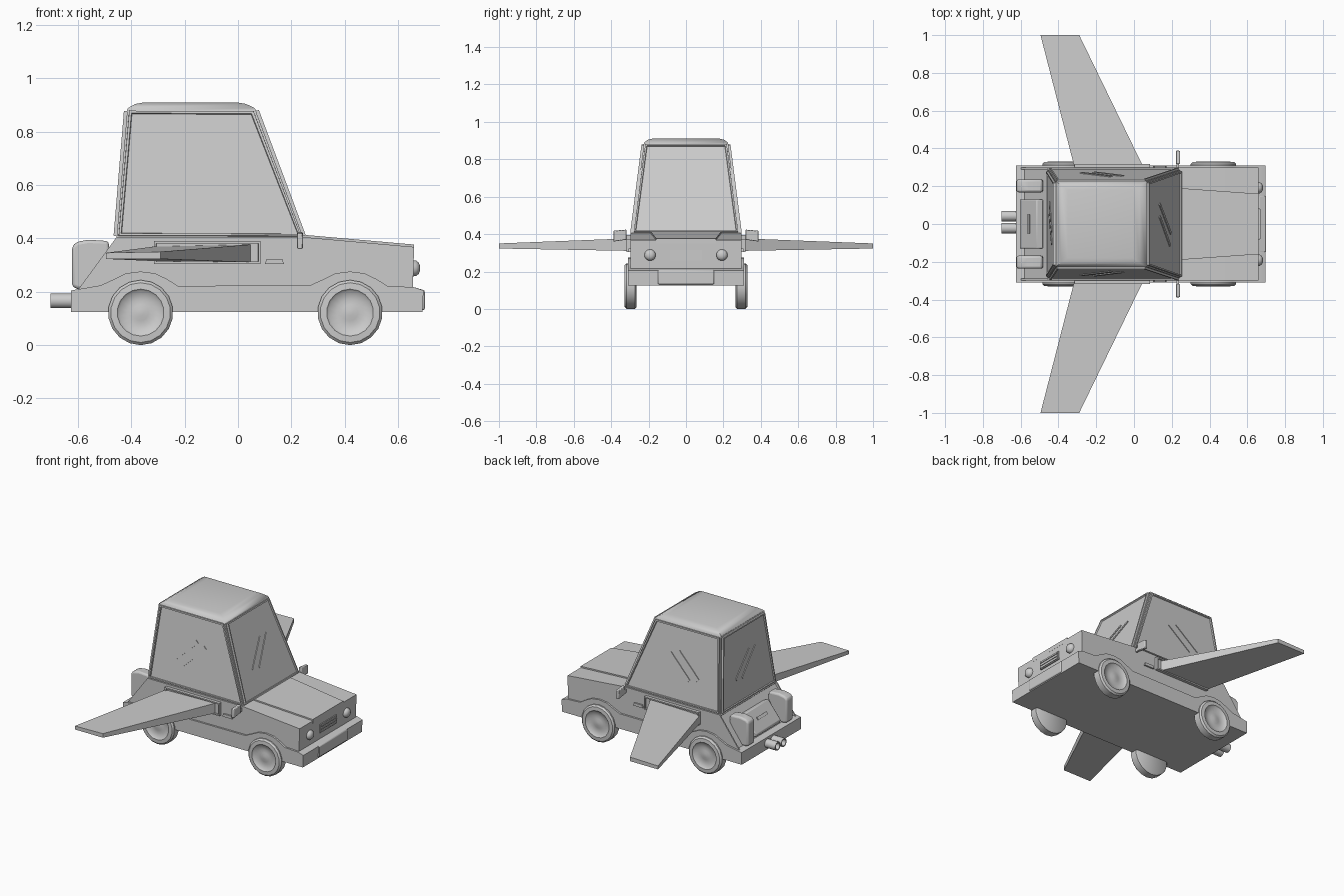
import bpy, bmesh, math
from mathutils import Vector

if "Cube" in bpy.data.objects:
    bpy.data.objects.remove(bpy.data.objects["Cube"])


def loft(name, rings, mirror=False, bevel=0, segs=2, angle=30, edit=None):
    """Skin a list of equal-length rings, cap both ends."""
    bm = bmesh.new()
    vr = [[bm.verts.new(p) for p in r] for r in rings]
    n = len(vr[0])
    for a, b in zip(vr, vr[1:]):
        for i in range(n):
            bm.faces.new((a[i], a[(i + 1) % n], b[(i + 1) % n], b[i]))
    bm.faces.new(vr[0])
    bm.faces.new(vr[-1])
    bmesh.ops.recalc_face_normals(bm, faces=bm.faces)
    if edit:
        edit(bm)
    me = bpy.data.meshes.new(name)
    bm.to_mesh(me)
    bm.free()
    ob = bpy.data.objects.new(name, me)
    bpy.context.collection.objects.link(ob)
    if bevel:
        m = ob.modifiers.new("bevel", 'BEVEL')
        m.width, m.segments = bevel, segs
    if mirror:
        m = ob.modifiers.new("mirror", 'MIRROR')
        m.use_axis = (False, True, False)
    bpy.ops.object.select_all(action='DESELECT')
    ob.select_set(True)
    bpy.context.view_layer.objects.active = ob
    bpy.ops.object.shade_smooth_by_angle(angle=math.radians(angle))
    return ob


def prism(name, prof, y0, y1, **kw):
    return loft(name, [[(x, y, z) for x, z in prof] for y in (y0, y1)], **kw)


def box(name, x, y, z, **kw):
    return prism(name, [(x[0], z[0]), (x[1], z[0]), (x[1], z[1]), (x[0], z[1])], *y, **kw)


def rect(x0, x1, y, z):
    return [(x0, -y, z), (x1, -y, z), (x1, y, z), (x0, y, z)]


def circle(c, r, axis, n):
    out = []
    for i in range(n):
        a = 2 * math.pi * (i + 0.5) / n
        u, v = r * math.cos(a), r * math.sin(a)
        out.append((c[0] + u, c[1], c[2] + v) if axis == 'y' else (c[0], c[1] + u, c[2] + v))
    return out


def inset(bm, faces, *steps):
    for t, d in steps:
        bmesh.ops.inset_individual(bm, faces=faces, thickness=t, depth=d)


# Lower skirt with wheel arch bulges
WHEELS = (0.42, -0.365)
prof = [(-0.625, 0.125), (0.692, 0.125), (0.695, 0.205), (0.66, 0.217)]
for wx in WHEELS:
    prof += [(wx + dx, z) for dx, z in ((0.14, 0.222), (0.10, 0.247), (0.055, 0.269), (0, 0.276),
                                        (-0.055, 0.269), (-0.10, 0.247), (-0.15, 0.224))]
prof += [(-0.625, 0.205)]
prism("skirt", prof, -0.31, 0.31)
prism("front_bumper", [(0.66, 0.128), (0.70, 0.132), (0.70, 0.205), (0.66, 0.217)], -0.15, 0.15, bevel=0.006)


# Upper body with a recessed sloping rear
def rear_recess(bm):
    inset(bm, [f for f in bm.faces if f.normal.x < -0.5], (0.012, 0), (0.002, -0.012))


prism("upper_body", [(-0.605, 0.2), (0.655, 0.2), (0.66, 0.368), (0.245, 0.405), (-0.455, 0.405)],
      -0.298, 0.298, edit=rear_recess)

# Raised bonnet panel
loft("bonnet_panel", [[(0.24, -0.19, z0), (0.66, -0.16, z1), (0.66, 0.16, z1), (0.24, 0.19, z0)]
                      for z0, z1 in ((0.39, 0.35), (0.414, 0.377))])


# Cabin with framed windows
def windows(bm):
    inset(bm, [f for f in bm.faces if abs(f.normal.z) < 0.6],
          (0.010, 0), (0.001, 0.012), (0.012, 0), (0.003, -0.008))


loft("cabin", [rect(-0.455, 0.245, 0.287, 0.402), rect(-0.415, 0.064, 0.225, 0.885)], edit=windows)
loft("roof", [rect(-0.418, 0.07, 0.228, 0.875), rect(-0.412, 0.062, 0.224, 0.889),
              rect(-0.385, 0.03, 0.205, 0.904), rect(-0.35, -0.005, 0.18, 0.910)], angle=45)


# Reflection stripes on the glass
def stripe(name, place, a, b, w, **kw):
    d = (Vector(b) - Vector(a)).normalized() * w
    flat = [(a[0], a[1]), (b[0], b[1]), (b[0] + d.y, b[1] - d.x), (a[0] + d.y, a[1] - d.x)]
    loft(name, [[place(u, z, o) for u, z in flat] for o in (-0.004, 0.009)], **kw)


def lerp(lo, hi, z):
    return lo + (hi - lo) * (z - 0.402) / 0.483


def side(u, z, o):
    return (u, -lerp(0.287, 0.225, z) - o, z)


def windscreen(u, z, o):
    return (lerp(0.245, 0.064, z) + o, u, z)


def rear_glass(u, z, o):
    return (lerp(-0.455, -0.415, z) - o, -u, z)


for k, (a, b) in enumerate((((-0.285, 0.582), (-0.13, 0.728)), ((-0.22, 0.562), (-0.07, 0.705)))):
    stripe(f"side_stripe_{k}", side, a, b, 0.024, mirror=True)
for k, (a, b) in enumerate((((-0.12, 0.568), (0.035, 0.715)), ((-0.055, 0.558), (0.10, 0.715)))):
    stripe(f"windscreen_stripe_{k}", windscreen, a, b, 0.016)
    stripe(f"rear_stripe_{k}", rear_glass, a, b, 0.016)

# Wings and their mounts
loft("wing", [[(-0.31, -0.28, 0.315), (0.06, -0.28, 0.31), (0.06, -0.28, 0.378), (-0.31, -0.28, 0.37)],
              [(-0.495, -1, 0.323), (-0.29, -1, 0.323), (-0.29, -1, 0.350), (-0.495, -1, 0.346)]],
     mirror=True)


def socket(bm):
    inset(bm, [f for f in bm.faces if f.normal.y < -0.9], (0.012, 0), (0.001, -0.01))


box("wing_mount", (-0.315, 0.085), (-0.318, -0.28), (0.305, 0.39), mirror=True, edit=socket)

# Door handles and mirrors
prism("door_handle", [(0.10, 0.304), (0.172, 0.304), (0.166, 0.323), (0.108, 0.323)], -0.308, -0.29, mirror=True)
box("mirror_arm", (0.226, 0.238), (-0.34, -0.28), (0.372, 0.395), mirror=True)
loft("side_mirror", [[(x, -0.318, 0.37), (x, -0.388, 0.36), (x, -0.388, 0.418), (x, -0.318, 0.424)]
                     for x in (0.222, 0.243)], mirror=True, bevel=0.004)

# Wheels: tyre shoulder, rim and dished hub
for name, wx in zip(("front_wheel", "rear_wheel"), WHEELS):
    steps = ((0.265, 0.112), (0.272, 0.122), (0.318, 0.122), (0.328, 0.112), (0.33, 0.088),
             (0.322, 0.080), (0.316, 0.05), (0.318, 0.03), (0.322, 0.012))
    loft(name, [circle((wx, -y, 0.122), r, 'y', 18) for y, r in steps], mirror=True, angle=40)

# Headlights and grille
loft("headlight", [circle((x, -0.192, 0.288), r, 'x', 16) for x, r in
                   ((0.65, 0.031), (0.667, 0.030), (0.677, 0.022), (0.682, 0.010))], mirror=True, angle=60)
box("grille", (0.65, 0.664), (-0.085, 0.085), (0.26, 0.316))
for k, z in enumerate((0.270, 0.288, 0.306)):
    box(f"grille_bar_{k}", (0.655, 0.669), (-0.08, 0.08), (z - 0.005, z + 0.005))

# Tail light pods
prism("tail_pod", [(-0.6, 0.21), (-0.622, 0.22), (-0.622, 0.37), (-0.605, 0.387), (-0.56, 0.395),
                   (-0.485, 0.39), (-0.48, 0.34), (-0.54, 0.21)],
      -0.236, -0.168, mirror=True, bevel=0.018, segs=3, angle=50)

# Boot lid and its handle
prism("boot_lid", [(-0.60, 0.23), (-0.605, 0.25), (-0.515, 0.362), (-0.48, 0.35), (-0.55, 0.23)], -0.13, 0.13, bevel=0.005)
prism("boot_handle", [(-0.567, 0.308), (-0.555, 0.323), (-0.545, 0.315), (-0.557, 0.30)], -0.05, 0.05)

# Twin exhaust pipes
for k, y in enumerate((0.042, -0.022)):
    loft(f"exhaust_{k}", [circle((x, y, 0.166), r, 'x', 16) for x, r in
                          ((-0.58, 0.028), (-0.702, 0.028), (-0.702, 0.021), (-0.66, 0.020))])
